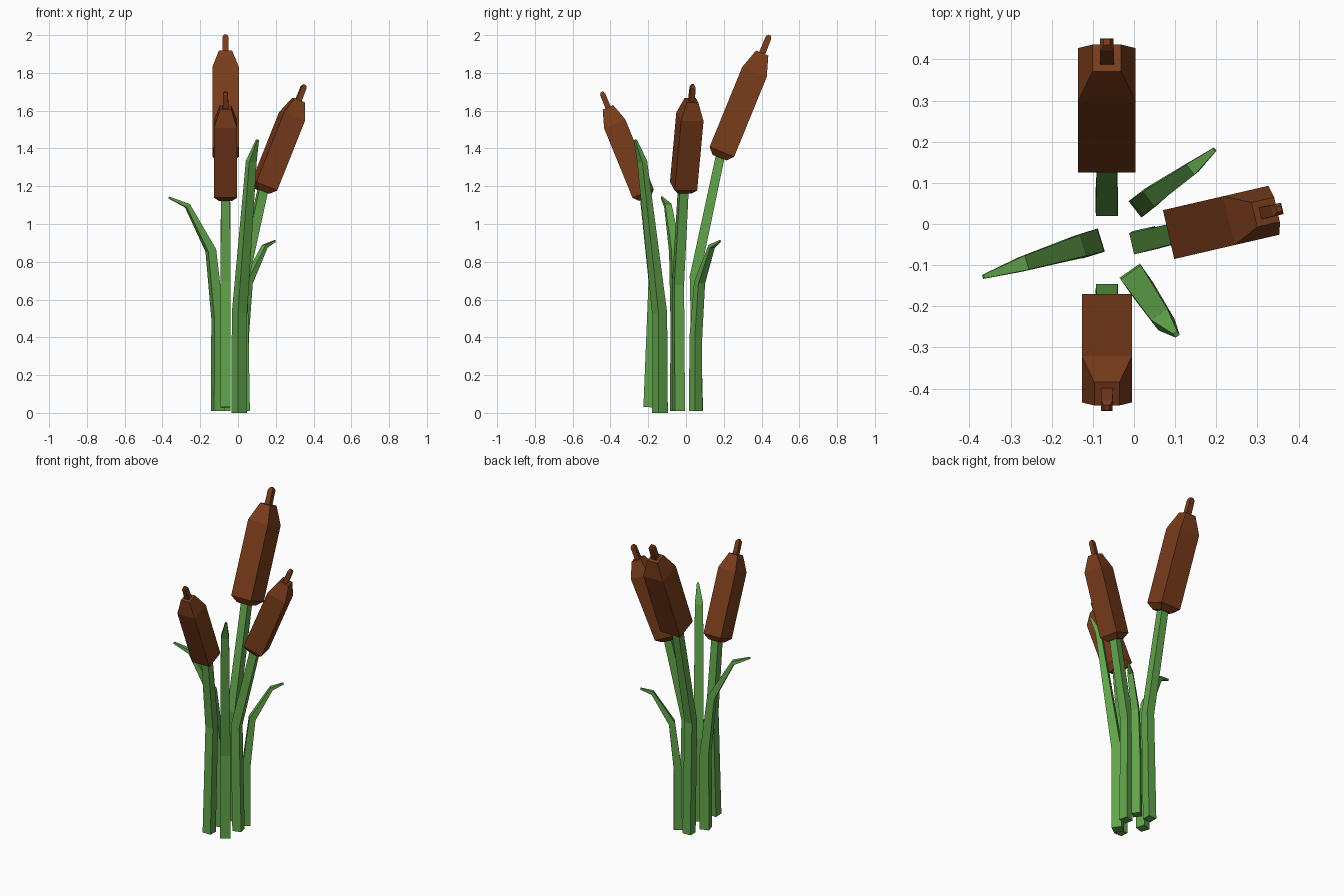
import bpy, bmesh, math
from mathutils import Vector

if "Cube" in bpy.data.objects:
    bpy.data.objects.remove(bpy.data.objects["Cube"])


def material(name, color):
    m = bpy.data.materials.new(name)
    m.diffuse_color = (*color, 1)
    m.use_nodes = True
    m.node_tree.nodes["Principled BSDF"].inputs["Base Color"].default_value = m.diffuse_color
    return m


GREEN = material("leaf_green", (0.12, 0.37, 0.07))
BROWN = material("seed_brown", (0.19, 0.045, 0.011))


def loft(name, path, azimuth, mat):
    """Four-sided tube; path rows are (point, width, depth), turned to the azimuth."""
    a = math.radians(azimuth)
    side = Vector((-math.sin(a), math.cos(a), 0))
    pts = [Vector(p[0]) for p in path]
    bm = bmesh.new()
    rings = []
    for i, (p, (_, w, d)) in enumerate(zip(pts, path)):
        t = Vector()
        if i > 0:
            t += (p - pts[i - 1]).normalized()
        if i < len(pts) - 1:
            t += (pts[i + 1] - p).normalized()
        out = side.cross(t.normalized()).normalized()
        rings.append([bm.verts.new(p + side * w / 2 * u + out * d / 2 * v)
                      for u, v in ((-1, -1), (1, -1), (1, 1), (-1, 1))])
    for r, s in zip(rings, rings[1:]):
        for k in range(4):
            n = (k + 1) % 4
            bm.faces.new((r[k], r[n], s[n], s[k]))
    bm.faces.new(rings[0])
    bm.faces.new(rings[-1])
    bmesh.ops.recalc_face_normals(bm, faces=bm.faces)
    me = bpy.data.meshes.new(name)
    bm.to_mesh(me)
    bm.free()
    ob = bpy.data.objects.new(name, me)
    bpy.context.collection.objects.link(ob)
    me.materials.append(mat)
    return ob


# Seed head profile: distance along axis, width (body, shoulder, spike)
HEAD = [(-0.033, 0.08), (0, 0.14), (0.457, 0.14), (0.565, 0.07),
        (0.565, 0.034), (0.652, 0.032), (0.667, 0.016)]
LEAN = math.radians(22.2)


def cattail(name, base, bend, head, azimuth, scale):
    a = math.radians(azimuth)
    axis = Vector((math.sin(LEAN) * math.cos(a), math.sin(LEAN) * math.sin(a), math.cos(LEAN)))
    h = Vector(head)
    loft(name + "_head", [(h + axis * d * scale, w * scale, w * scale) for d, w in HEAD],
         azimuth, BROWN)
    loft(name + "_stem", [(base, 0.055, 0.055), (bend, 0.053, 0.053),
                          (h - axis * 0.02 * scale, 0.048, 0.048)], azimuth, GREEN)


# Three cattails
cattail("tall_cattail", (-0.066, 0.063, 0.01), (-0.066, 0.046, 0.72), (-0.066, 0.19, 1.382), 90, 1)
cattail("front_cattail", (-0.066, -0.198, 0.03), (-0.066, -0.172, 0.70), (-0.066, -0.227, 1.162), -90, 0.87)
cattail("side_cattail", (0.03, -0.038, 0.01), (0.02, -0.042, 0.68), (0.139, -0.013, 1.20), 13, 0.87)

# Three bent leaves
loft("front_leaf", [((0.007, -0.138, 0), 0.06, 0.06), ((0.008, -0.14, 0.53), 0.06, 0.056),
                    ((0.07, -0.232, 1.33), 0.048, 0.032), ((0.103, -0.268, 1.445), 0.012, 0.012)],
     -55, GREEN)
loft("left_leaf", [((-0.107, -0.048, 0.01), 0.058, 0.058), ((-0.107, -0.047, 0.5), 0.058, 0.054),
                   ((-0.144, -0.058, 0.86), 0.053, 0.045), ((-0.268, -0.096, 1.097), 0.036, 0.024),
                   ((-0.366, -0.128, 1.14), 0.01, 0.01)], 197, GREEN)
loft("back_leaf", [((0.022, 0.051, 0.01), 0.05, 0.05), ((0.024, 0.052, 0.4), 0.05, 0.046),
                   ((0.05, 0.072, 0.69), 0.045, 0.038), ((0.142, 0.136, 0.882), 0.032, 0.02),
                   ((0.196, 0.181, 0.91), 0.01, 0.01)], 38, GREEN)
